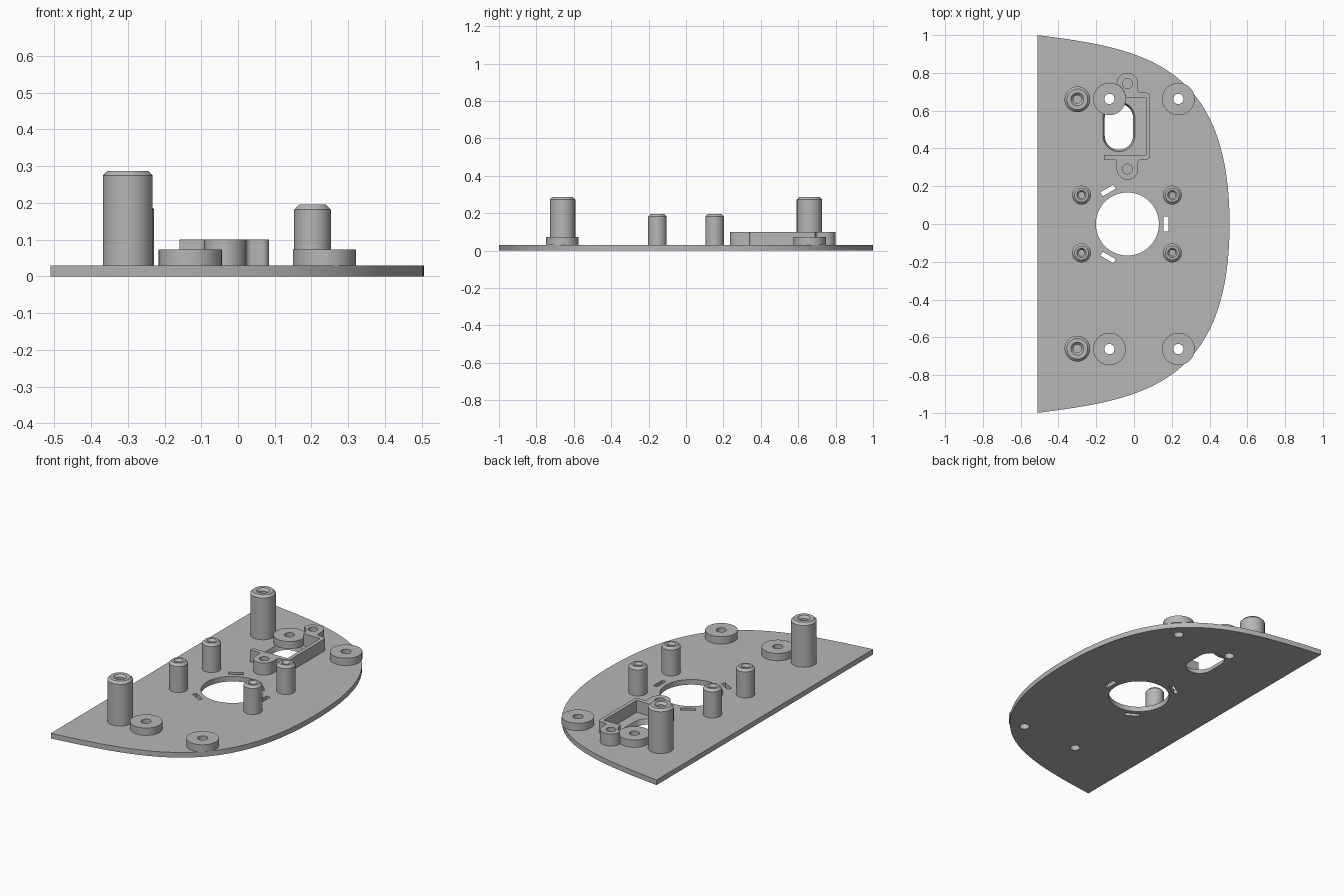
import bpy, bmesh
from math import sin, cos, pi, radians
from mathutils import Vector
from mathutils.geometry import interpolate_bezier

cube = bpy.data.objects.get("Cube")
if cube:
    bpy.data.objects.remove(cube, do_unlink=True)

grey = bpy.data.materials.new("plain grey")
grey.use_nodes = True
grey.diffuse_color = (0.47, 0.47, 0.47, 1)
grey.node_tree.nodes["Principled BSDF"].inputs["Base Color"].default_value = grey.diffuse_color

PLATE = 0.03


def finish(name, bm):
    bmesh.ops.recalc_face_normals(bm, faces=bm.faces)
    mesh = bpy.data.meshes.new(name)
    bm.to_mesh(mesh)
    bm.free()
    mesh.materials.append(grey)
    obj = bpy.data.objects.new(name, mesh)
    bpy.context.collection.objects.link(obj)
    bpy.ops.object.select_all(action="DESELECT")
    obj.select_set(True)
    bpy.context.view_layer.objects.active = obj
    bpy.ops.object.shade_smooth_by_angle(angle=radians(25))
    return obj


def arc(x, y, r, start=0, end=360, n=12):
    angles = [radians(start + (end - start) * i / n) for i in range(n + 1)]
    return [(x + r * cos(a), y + r * sin(a)) for a in angles]


def circle(x, y, r, n=48):
    return arc(x, y, r, n=n)[:-1]


def capsule(x, y, r, half):
    return arc(x, y + half, r, 0, 180, 20) + arc(x, y - half, r, 180, 360, 20)


def prism(name, z0, z1, *loops):
    """First loop is the outline, the rest are holes; a pair gives bottom and top."""
    bm = bmesh.new()
    caps = ([], [])
    for loop in loops:
        pair = loop if isinstance(loop, tuple) else (loop, loop)
        rings = []
        for pts, z, cap in zip(pair, (z0, z1), caps):
            ring = [bm.verts.new((x, y, z)) for x, y in pts]
            cap += [bm.edges.new((ring[i - 1], ring[i])) for i in range(len(ring))]
            rings.append(ring)
        low, high = rings
        for i in range(len(low)):
            bm.faces.new((low[i - 1], low[i], high[i], high[i - 1]))
    for cap in caps:
        bmesh.ops.triangle_fill(bm, edges=cap, use_beauty=True)
    return finish(name, bm)


def post(name, x, y, r, top):
    """Turned post with a chamfered rim and a blind, countersunk bore."""
    c, bore = 0.013, r * 0.32
    profile = [(0, PLATE), (r, PLATE), (r, top - c), (r - c, top), (r * 0.5, top),
               (bore, top - c), (bore, top * 0.4), (0, top * 0.4)]
    bm = bmesh.new()
    verts = [bm.verts.new((x + px, y, pz)) for px, pz in profile]
    edges = [bm.edges.new(p) for p in zip(verts, verts[1:])]
    bmesh.ops.spin(bm, geom=verts + edges, cent=(x, y, 0), axis=(0, 0, 1),
                   angle=2 * pi, steps=48)
    bmesh.ops.remove_doubles(bm, verts=bm.verts, dist=1e-5)
    return finish(name, bm)


# Base plate: straight left edge, bulging right edge, cut-outs
half = interpolate_bezier(Vector((-0.51, 1)), Vector((0.03, 0.93)),
                          Vector((0.506, 0.86)), Vector((0.506, 0)), 40)
half = [(p[0], p[1]) for p in half]
outline = half + [(x, -y) for x, y in reversed(half[:-1])]

CX = -0.035
pads = [(x, y) for x in (-0.13, 0.235) for y in (-0.662, 0.662)]
holes = [circle(CX, 0, 0.167, 72)]
holes += [circle(x, y, 0.027) for x, y in pads]
holes.append((capsule(-0.08, 0.515, 0.075, 0.047), capsule(-0.08, 0.515, 0.085, 0.047)))
for k in range(3):
    a = 2 * pi * k / 3
    corners = [(0.192, -0.04), (0.217, -0.04), (0.217, 0.04), (0.192, 0.04)]
    holes.append([(CX + u * cos(a) - v * sin(a), u * sin(a) + v * cos(a)) for u, v in corners])
prism("base_plate", 0, PLATE, outline, *holes)

# Round spacer pads over the through holes
for x, y in pads:
    prism("spacer_pad", PLATE, 0.073, circle(x, y, 0.086), circle(x, y, 0.027))

# Tall and short posts
for side in (-1, 1):
    post("tall_post", -0.3, side * 0.66, 0.068, 0.287)
    for x in (-0.278, 0.203):
        post("short_post", x, side * 0.153, 0.05, 0.195)

# Open bracket with two screw bosses, notched around its neighbouring pad
LOW, HIGH, R = 0.291, 0.743, 0.057
bracket = [(-0.159, 0.365), (-0.159, 0.34)]
bracket += arc(CX - R - 0.015, 0.325, 0.015, 90, 0, 5)
bracket += arc(CX, LOW, R, 180, 360, 24)
bracket += arc(CX + R + 0.015, 0.325, 0.015, 180, 90, 5)
bracket += arc(0.065, 0.36, 0.02, -90, 0, 6)
bracket += arc(0.065, 0.675, 0.02, 0, 90, 6)
bracket += arc(CX + R + 0.015, 0.71, 0.015, 270, 180, 5)
bracket += arc(CX, HIGH, R, 0, 180, 24)
bracket += arc(-0.13, 0.662, 0.0865, 62, 4, 12)
bracket += [(0.063, 0.668), (0.063, 0.365)]
prism("switch_bracket", PLATE, 0.1, bracket, circle(CX, LOW, 0.026), circle(CX, HIGH, 0.026))
